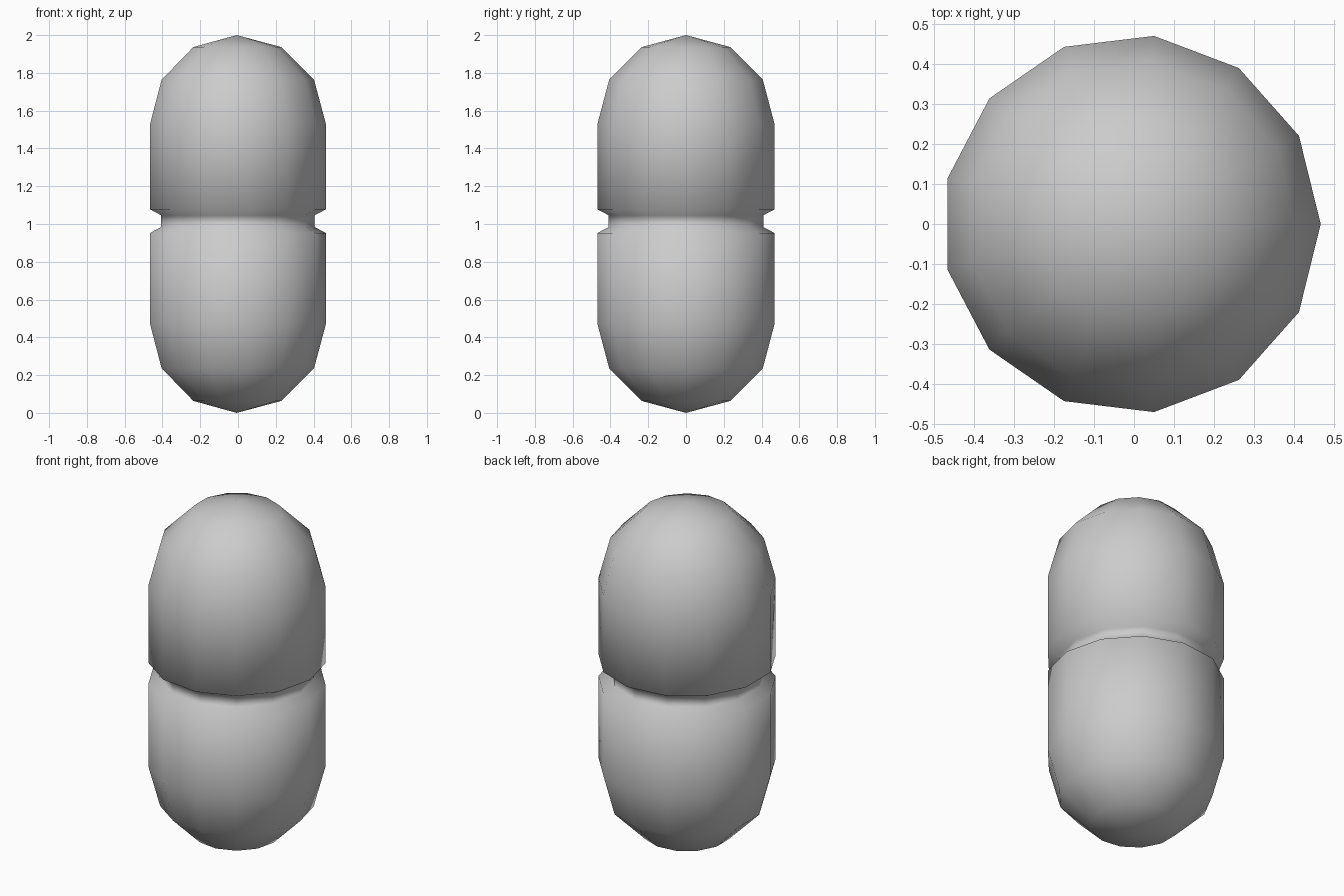
import bpy, bmesh, math

if "Cube" in bpy.data.objects:
    bpy.data.objects.remove(bpy.data.objects["Cube"])

SIDES = 13
R = 0.473          # body radius
GROOVE = 0.412     # waist groove radius
SHIFT = -R * (1 - math.cos(math.pi / SIDES)) / 2   # centres the odd-sided outline

# Half profile (radius, z): rounded bottom, waist groove, rounded top
cap = [(R * math.sin(math.radians(a)), R * (1 - math.cos(math.radians(a)))) for a in (30, 60, 90)]
profile = cap + [(R, 0.952), (GROOVE, 0.984), (GROOVE, 1.046), (R, 1.078)]
profile += [(r, 2 - z) for r, z in reversed(cap)]

# Capsule body: lathe the profile with single-point poles
bm = bmesh.new()


def ring(r, z):
    step = math.tau / SIDES
    return [bm.verts.new((r * math.cos(i * step) + SHIFT, r * math.sin(i * step), z))
            for i in range(SIDES)]


rings = [ring(r, z) for r, z in profile]
bottom = bm.verts.new((SHIFT, 0, 0))
top = bm.verts.new((SHIFT, 0, 2))
for i in range(SIDES):
    j = (i + 1) % SIDES
    bm.faces.new((bottom, rings[0][j], rings[0][i]))
    bm.faces.new((top, rings[-1][i], rings[-1][j]))
    for a, b in zip(rings, rings[1:]):
        bm.faces.new((a[i], a[j], b[j], b[i]))
bmesh.ops.recalc_face_normals(bm, faces=bm.faces)
for f in bm.faces:
    f.smooth = True

mesh = bpy.data.meshes.new("capsule_body")
bm.to_mesh(mesh)
bm.free()
bpy.context.collection.objects.link(bpy.data.objects.new("capsule_body", mesh))
